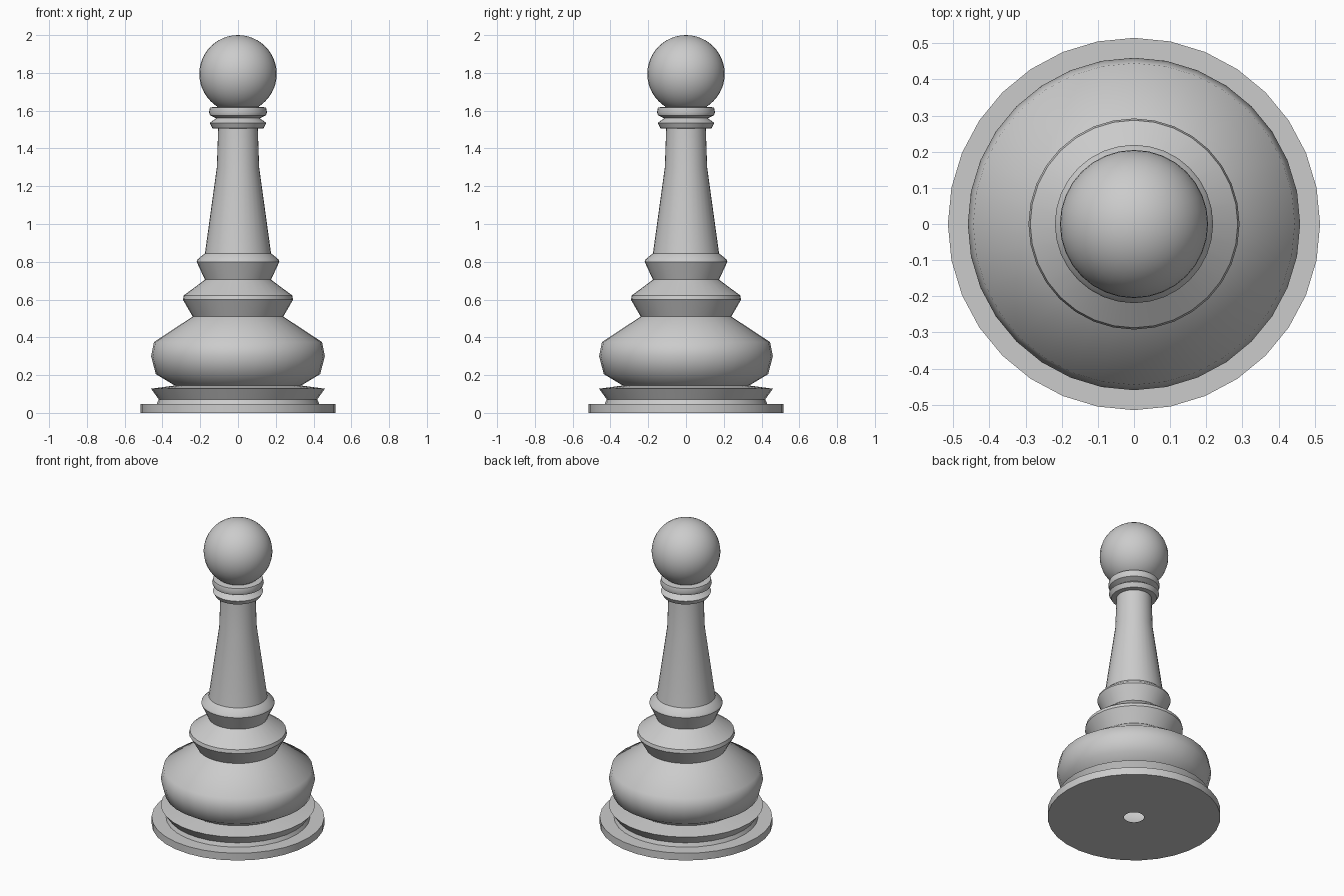
import bpy
import bmesh
import math
from mathutils import Matrix

cube = bpy.data.objects.get("Cube")
if cube:
    bpy.data.objects.remove(cube, do_unlink=True)

SIDES = 32

grey = bpy.data.materials.new("plain_grey")
grey.use_nodes = True
colour = (0.6, 0.6, 0.6, 1)
grey.diffuse_color = colour
grey.node_tree.nodes["Principled BSDF"].inputs["Base Color"].default_value = colour


def finish(name, bm, angle):
    mesh = bpy.data.meshes.new(name)
    bm.to_mesh(mesh)
    bm.free()
    mesh.materials.append(grey)
    obj = bpy.data.objects.new(name, mesh)
    bpy.context.collection.objects.link(obj)
    bpy.ops.object.select_all(action="DESELECT")
    obj.select_set(True)
    bpy.context.view_layer.objects.active = obj
    bpy.ops.object.shade_smooth_by_angle(angle=math.radians(angle))
    return obj


def lathe(name, profile, angle=33):
    """Turn a (radius, height) profile, listed bottom to top, around z."""
    bm = bmesh.new()
    rings = []
    for r, z in profile:
        ring = []
        for i in range(SIDES):
            a = math.tau * i / SIDES
            ring.append(bm.verts.new((r * math.cos(a), r * math.sin(a), z)))
        rings.append(ring)
    for low, high in zip(rings, rings[1:]):
        for i in range(SIDES):
            j = (i + 1) % SIDES
            bm.faces.new((low[i], low[j], high[j], high[i]))
    return finish(name, bm, angle)


# Foot plate, open in the middle underneath
lathe("foot_plate", [(0.06, 0), (0.515, 0), (0.515, 0.048), (0.43, 0.048)])

# Flared ring above the foot
lathe("foot_ring", [(0.43, 0.048), (0.42, 0.072), (0.46, 0.128), (0.335, 0.145)])

# Wide rounded belly
lathe("belly", [(0.335, 0.145), (0.435, 0.205), (0.46, 0.30),
                (0.445, 0.375), (0.24, 0.51)], 50)

# Two stacked collars
lathe("lower_collar", [(0.24, 0.51), (0.292, 0.60), (0.287, 0.622), (0.175, 0.705)])
lathe("middle_collar", [(0.175, 0.705), (0.219, 0.80), (0.215, 0.812), (0.175, 0.845)])

# Tapered stem
lathe("stem", [(0.175, 0.845), (0.112, 1.30), (0.105, 1.505)])

# Neck rings under the head
lathe("lower_neck_ring", [(0.105, 1.505), (0.135, 1.507), (0.15, 1.535),
                          (0.115, 1.56)])
lathe("upper_neck_ring", [(0.115, 1.56), (0.148, 1.575), (0.154, 1.592),
                          (0.148, 1.617), (0.10, 1.622)])

# Round head
head = bmesh.new()
bmesh.ops.create_uvsphere(head, u_segments=SIDES, v_segments=24, radius=0.205,
                          matrix=Matrix.Translation((0, 0, 1.795)))
finish("head", head, 40)
